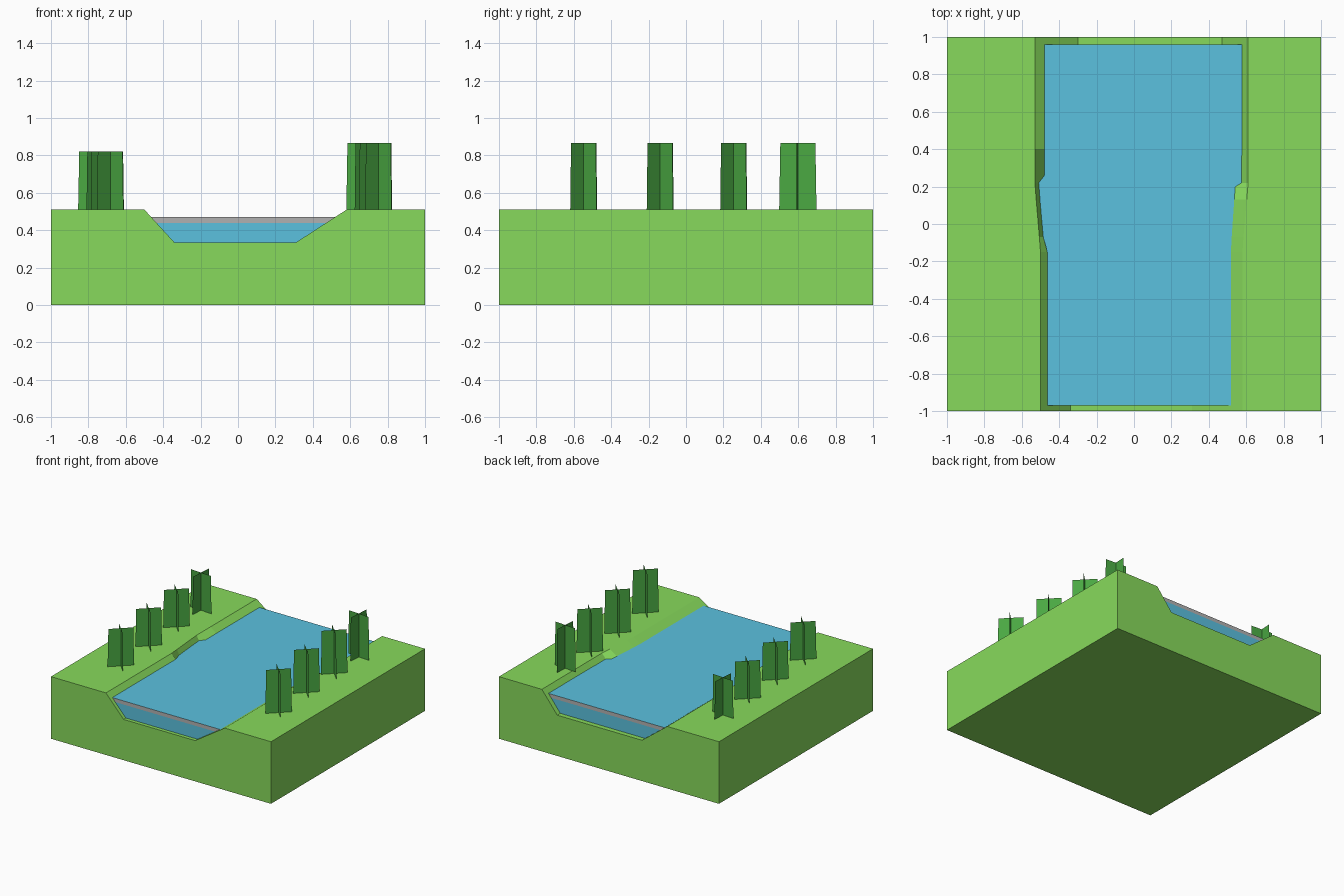
import bpy
from math import radians, cos, sin

if "Cube" in bpy.data.objects:
    bpy.data.objects.remove(bpy.data.objects["Cube"])

TOP, BED, LEVEL, BAND = 0.51, 0.335, 0.47, 0.44


def material(name, rgb):
    m = bpy.data.materials.new(name)
    m.diffuse_color = [(c / 255) ** 2.2 for c in rgb] + [1]
    m.use_nodes = True
    m.node_tree.nodes["Principled BSDF"].inputs["Base Color"].default_value = m.diffuse_color
    return m


GRASS = material("grass", (134, 217, 92))
WATER = material("water", (91, 192, 222))
STONE = material("grey_edge", (176, 176, 176))
LEAF = material("foliage", (75, 167, 68))


def make(name, verts, faces, mats, mat_ids=None):
    me = bpy.data.meshes.new(name)
    me.from_pydata(verts, [], faces)
    for m in mats:
        me.materials.append(m)
    for p, i in zip(me.polygons, mat_ids or []):
        p.material_index = i
    me.update()
    ob = bpy.data.objects.new(name, me)
    bpy.context.collection.objects.link(ob)
    return ob


# River cross-sections: y, left bank top, left bed, right bed, right bank top
SECTIONS = [
    (-1.0, -0.50, -0.34, 0.31, 0.58),
    (-0.15, -0.50, -0.34, 0.31, 0.58),
    (-0.07, -0.506, -0.414, 0.31, 0.585),
    (0.13, -0.523, -0.435, 0.31, 0.603),
    (0.22, -0.53, -0.44, 0.46, 0.61),
    (0.40, -0.53, -0.30, 0.47, 0.61),
    (1.0, -0.53, -0.30, 0.47, 0.61),
]

# Ground block with the river channel lofted through it
verts, faces, N = [], [], 8
for y, tl, bl, br, tr in SECTIONS:
    verts += [(x, y, z) for x, z in ((-1, 0), (-1, TOP), (tl, TOP), (bl, BED),
                                     (br, BED), (tr, TOP), (1, TOP), (1, 0))]
for s in range(len(SECTIONS) - 1):
    for i in range(N):
        a, b = s * N + i, s * N + (i + 1) % N
        faces.append((a, a + N, b + N, b))
last = N * (len(SECTIONS) - 1)
faces += [tuple(range(N)), tuple(last + i for i in reversed(range(N)))]
make("ground", verts, faces, [GRASS])


# Water: surface meeting the banks, end walls with a grey band under the surface
def span(sec, z):
    t = (z - BED) / (TOP - BED)
    _, tl, bl, br, tr = sec
    return bl + (tl - bl) * t, br + (tr - br) * t


ys = [-0.97] + [s[0] for s in SECTIONS[1:-1]] + [0.96]
verts, faces, ids = [], [], []
for y, sec in zip(ys, SECTIONS):
    l, r = span(sec, LEVEL)
    verts += [(l, y, LEVEL), (r, y, LEVEL)]
for s in range(len(ys) - 1):
    a = 2 * s
    faces.append((a, a + 1, a + 3, a + 2))
    ids.append(0)
for y, sec, flip in ((ys[0], SECTIONS[0], False), (ys[-1], SECTIONS[-1], True)):
    for lo, hi, mat in ((BED, BAND, 0), (BAND, LEVEL, 1)):
        n = len(verts)
        (l0, r0), (l1, r1) = span(sec, lo), span(sec, hi)
        verts += [(l0, y, lo), (r0, y, lo), (r1, y, hi), (l1, y, hi)]
        f = (n, n + 1, n + 2, n + 3)
        faces.append(f[::-1] if flip else f)
        ids.append(mat)
make("river_water", verts, faces, [WATER, STONE], ids)


# Trees: two crossed upright cards, slightly narrower at the top
def tree(name, x, y, top, angle):
    verts, faces = [], []
    for k in range(2):
        a = radians(angle + 90 * k)
        n = len(verts)
        verts += [(x + w * cos(a), y + w * sin(a), z) for w, z in
                  ((-0.1, TOP), (0.1, TOP), (0.094, top), (-0.094, top))]
        faces.append((n, n + 1, n + 2, n + 3))
    make(name, verts, faces, [LEAF])


TREES = [(-0.682, -0.547, 44), (-0.715, -0.138, 44),
         (-0.738, 0.255, 44), (-0.755, 0.598, -4)]
for i, (x, y, ang) in enumerate(TREES, 1):
    tree(f"left_tree_{i}", x, y, 0.82, ang)
    tree(f"right_tree_{i}", x + 1.434, y, 0.867, ang)
